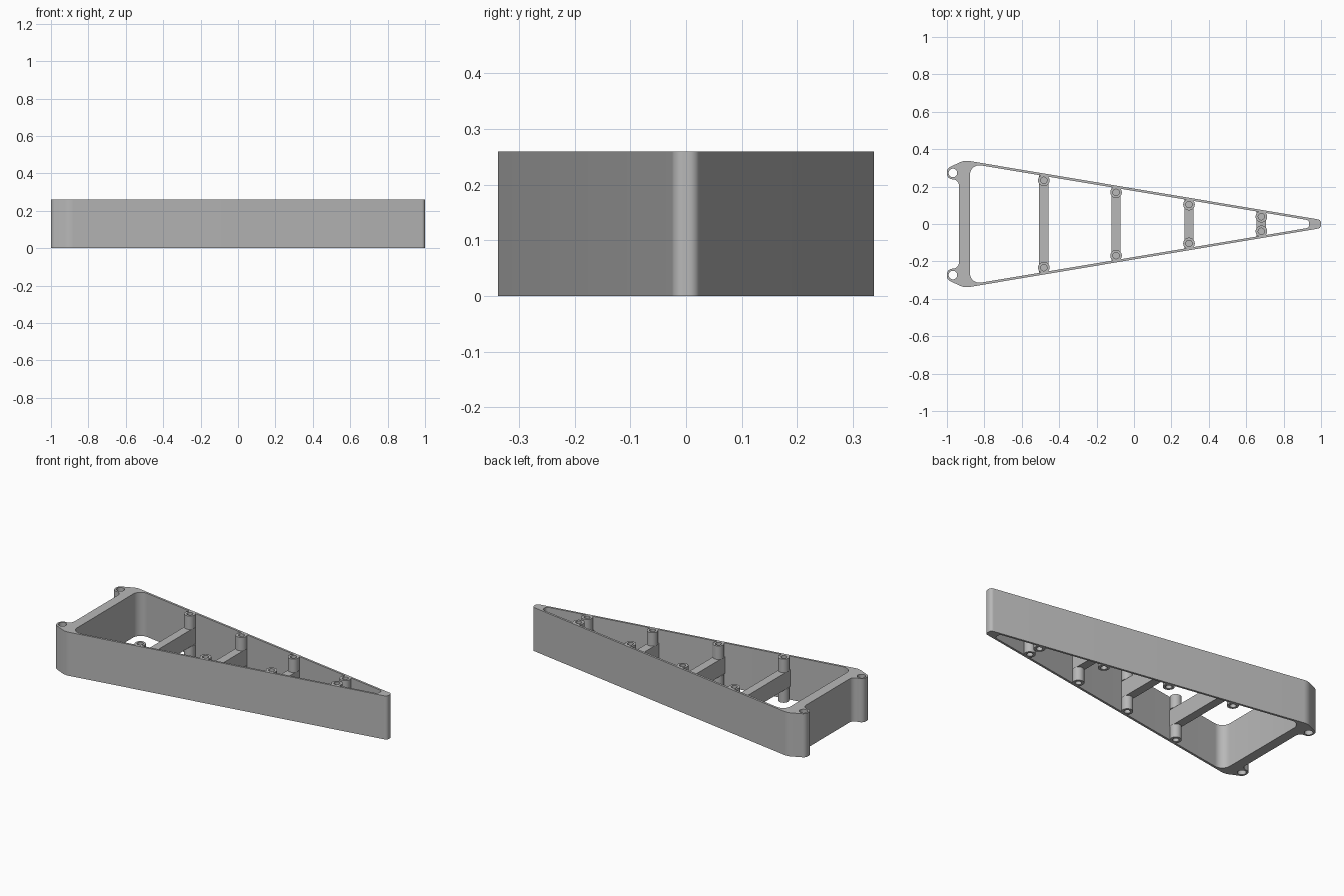
import bpy
import math
from mathutils import Vector

HEIGHT = 0.26
SLOPE = 0.167      # taper of the side walls
WALL = 0.0125

if "Cube" in bpy.data.objects:
    bpy.data.objects.remove(bpy.data.objects["Cube"], do_unlink=True)

gray = bpy.data.materials.new("light gray")
gray.use_nodes = True
gray.diffuse_color = (0.48, 0.48, 0.48, 1)
gray.node_tree.nodes["Principled BSDF"].inputs["Base Color"].default_value = gray.diffuse_color


def outer_y(x):
    return 0.022 + (1 - x) * SLOPE


def circle(cx, cy, r, n=32):
    return [(cx + r * math.cos(2 * math.pi * i / n), cy + r * math.sin(2 * math.pi * i / n))
            for i in range(n)]


def rounded(half, steps=8):
    """Mirror half an outline (x, y, radius) across y = 0 and round its corners."""
    corners = half + [(x, -y, r) for x, y, r in reversed(half)]
    result = []
    for i, (x, y, r) in enumerate(corners):
        p = Vector((x, y))
        a = (Vector(corners[i - 1][:2]) - p).normalized()
        b = (Vector(corners[(i + 1) % len(corners)][:2]) - p).normalized()
        if r == 0:
            result.append(p)
            continue
        half_angle = a.angle(b) / 2
        center = p + (a + b).normalized() * (r / math.sin(half_angle))
        tangent = r / math.tan(half_angle)
        start, end = p + a * tangent - center, p + b * tangent - center
        sweep = start.angle_signed(end)
        for k in range(steps + 1):
            t = -sweep * k / steps
            result.append(center + Vector((start.x * math.cos(t) - start.y * math.sin(t),
                                           start.x * math.sin(t) + start.y * math.cos(t))))
    return result


def plate(name, loops, z0, z1):
    """Extrude an outline, with any inner loops cut out as holes."""
    curve = bpy.data.curves.new(name, "CURVE")
    curve.dimensions = "2D"
    curve.fill_mode = "BOTH"
    curve.extrude = (z1 - z0) / 2
    for loop in loops:
        spline = curve.splines.new("POLY")
        spline.points.add(len(loop) - 1)
        for point, (x, y) in zip(spline.points, loop):
            point.co = (x, y, 0, 1)
        spline.use_cyclic_u = True
    obj = bpy.data.objects.new(name, curve)
    bpy.context.collection.objects.link(obj)
    obj.location.z = (z0 + z1) / 2
    curve.materials.append(gray)
    bpy.ops.object.select_all(action="DESELECT")
    obj.select_set(True)
    bpy.context.view_layer.objects.active = obj
    bpy.ops.object.convert(target="MESH")
    bpy.ops.object.shade_smooth_by_angle(angle=math.radians(30))
    return obj


# Tapered frame with hinge ears at the wide end
outline = rounded([(1.0, 0.022, 0.02), (-0.905, 0.341, 0.08), (-1.0, 0.298, 0.03),
                   (-1.0, 0.242, 0.03), (-0.936, 0.235, 0.032)])
opening = rounded([(0.936, outer_y(0.936) - WALL, 0.017),
                   (-0.877, outer_y(-0.877) - WALL, 0.05)])
ear_holes = [circle(-0.968, side * 0.273, 0.023) for side in (1, -1)]
plate("frame", [outline, opening] + ear_holes, 0, HEIGHT)

# Cross ribs with screw sockets above and below each end
RIB_LOW, RIB_HIGH = 0.08, 0.18
for number, x in enumerate((-0.482, -0.096, 0.294, 0.681), 1):
    left, right = x - 0.025, x + 0.025
    yl, yr = outer_y(left) - 0.008, outer_y(right) - 0.008
    plate(f"rib_{number}", [[(left, -yl), (right, -yr), (right, yr), (left, yl)]],
          RIB_LOW, RIB_HIGH)
    boss_y = outer_y(x) - 0.036
    for side, label in ((1, "back"), (-1, "front")):
        y = side * boss_y
        for level, z0, z1 in (("upper", RIB_HIGH, HEIGHT), ("lower", 0, RIB_LOW)):
            plate(f"{level}_{label}_socket_{number}",
                  [circle(x, y, 0.031), circle(x, y, 0.017, 24)], z0, z1)
